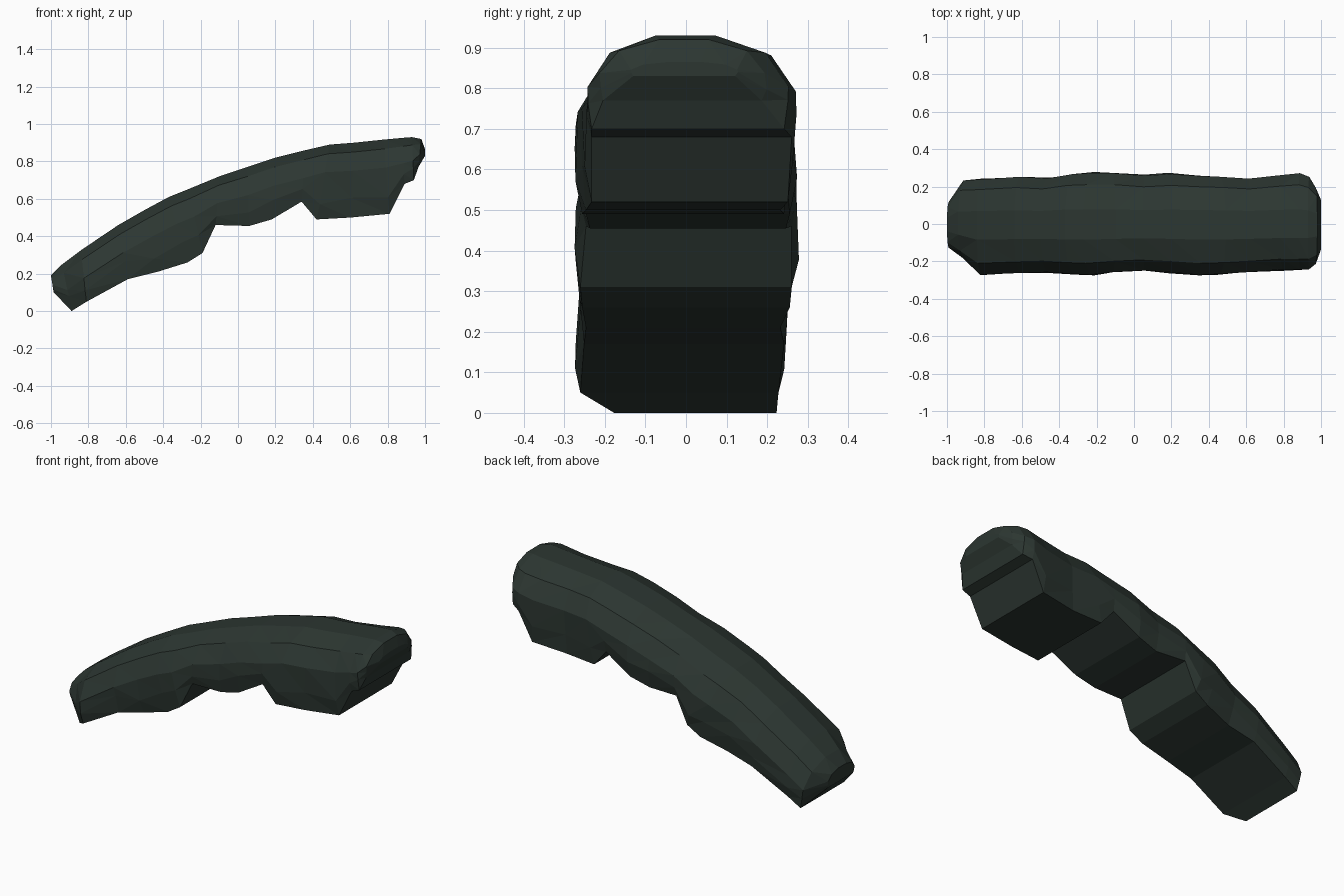
import bpy, bmesh, random
from mathutils import Vector

random.seed(4)

# Stations along the arched log: top x, top z, bottom x, bottom z, -y extent, +y extent
STATIONS = [
    (-1.00, 0.19, -0.985, 0.10, 0.13, 0.12),
    (-0.94, 0.25, -0.89, 0.00, 0.19, 0.24),
    (-0.84, 0.325, -0.81, 0.05, 0.28, 0.245),
    (-0.64, 0.46, -0.59, 0.17, 0.27, 0.26),
    (-0.50, 0.54, -0.43, 0.21, 0.265, 0.25),
    (-0.37, 0.61, -0.27, 0.26, 0.275, 0.275),
    (-0.27, 0.65, -0.19, 0.31, 0.28, 0.28),
    (-0.10, 0.72, -0.12, 0.46, 0.265, 0.28),
    (0.05, 0.77, 0.06, 0.455, 0.255, 0.265),
    (0.20, 0.82, 0.18, 0.49, 0.265, 0.275),
    (0.36, 0.86, 0.34, 0.585, 0.28, 0.265),
    (0.49, 0.89, 0.42, 0.49, 0.275, 0.26),
    (0.62, 0.90, 0.60, 0.50, 0.265, 0.25),
    (0.78, 0.917, 0.81, 0.52, 0.25, 0.27),
    (0.88, 0.926, 0.89, 0.68, 0.25, 0.28),
    (0.93, 0.93, 0.94, 0.70, 0.25, 0.26),
    (0.98, 0.92, 0.965, 0.77, 0.22, 0.20),
    (1.00, 0.865, 1.00, 0.83, 0.14, 0.13),
]

# Cross-section: sideways fraction, drop below the top line, share of full depth
SECTION = [
    (-0.30, 0.0, 0.0), (0.28, 0.0, 0.0), (0.75, 0.05, 0.0),
    (0.97, 0.15, 0.0), (1.0, 0.0, 0.74), (0.93, 0.0, 1.0),
    (0.05, 0.0, 1.0), (-0.93, 0.0, 1.0), (-1.0, 0.0, 0.74),
    (-0.97, 0.15, 0.0), (-0.75, 0.05, 0.0),
]


def ring(bm, tx, tz, bx, bz, front, back):
    """One faceted cross-section between a top and a bottom point."""
    top, bottom = Vector((tx, 0, tz)), Vector((bx, 0, bz))
    depth = (bottom - top).length
    verts = []
    for side, drop, share in SECTION:
        f = share if share else min(drop / depth, 0.55 * drop / 0.15)
        p = top.lerp(bottom, f)
        p.y = side * (back if side > 0 else front)
        # Rough bark on the lower flanks
        if 0 < share < 1:
            p.y *= random.uniform(0.95, 1.0)
            p.z += random.uniform(-0.025, 0.025) * min(1, depth / 0.25)
        verts.append(bm.verts.new(p))
    return verts


# Arched log body
bm = bmesh.new()
rings = [ring(bm, *s) for s in STATIONS]
n = len(SECTION)
for a, b in zip(rings, rings[1:]):
    for i in range(n):
        j = (i + 1) % n
        bm.faces.new((a[i], a[j], b[j], b[i]))
bm.faces.new(rings[0])
bm.faces.new(rings[-1])
bmesh.ops.triangulate(bm, faces=bm.faces[:])
bmesh.ops.recalc_face_normals(bm, faces=bm.faces[:])

mesh = bpy.data.meshes.new("arched_log")
bm.to_mesh(mesh)
bm.free()
log = bpy.data.objects.new("arched_log", mesh)
bpy.context.collection.objects.link(log)

# Dark green colour
mat = bpy.data.materials.new("dark_green")
mat.diffuse_color = (0.025, 0.037, 0.031, 1)
mesh.materials.append(mat)
